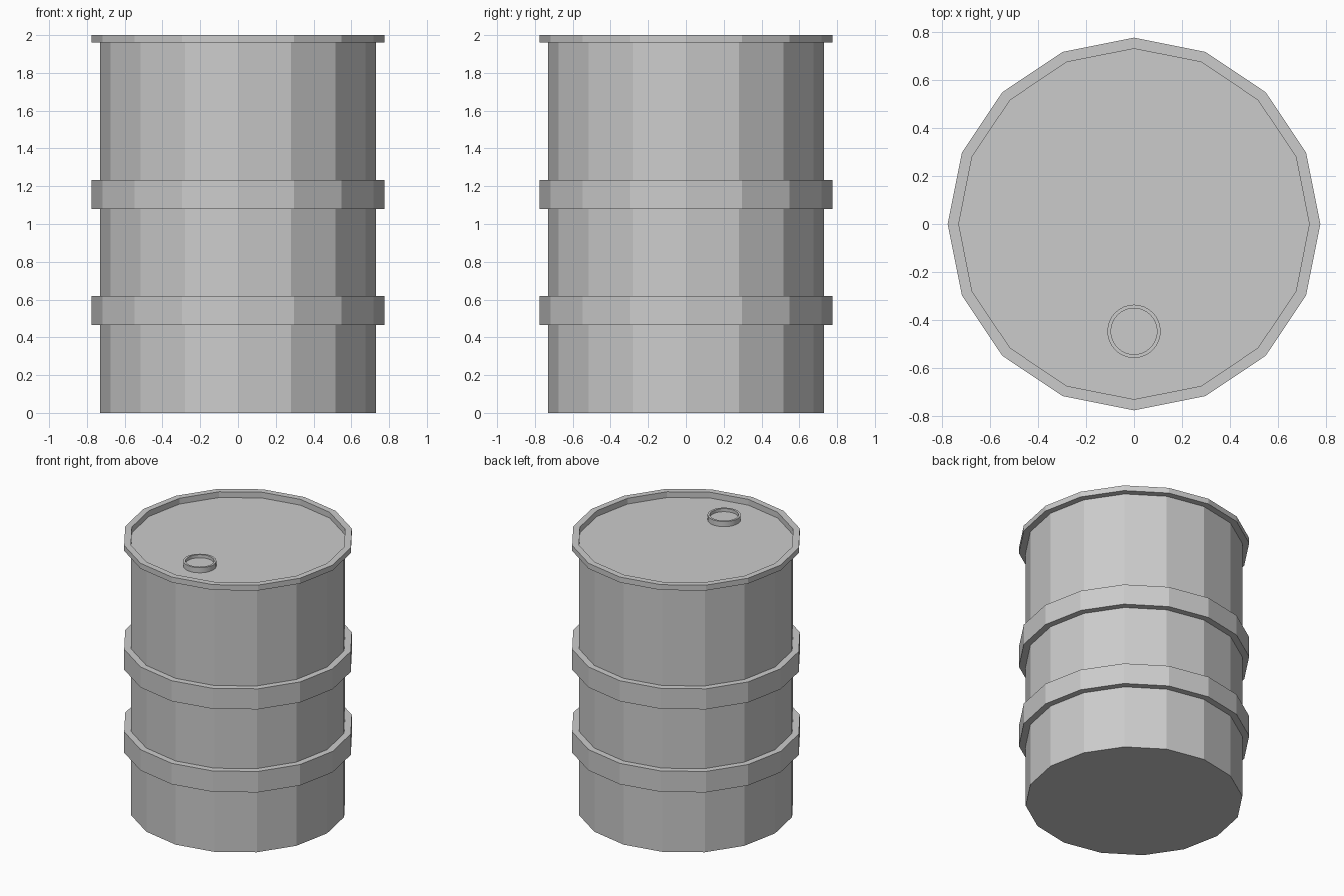
import bpy, bmesh
from math import cos, sin, pi

if "Cube" in bpy.data.objects:
    bpy.data.objects.remove(bpy.data.objects["Cube"])

BODY_R, BAND_R = 0.73, 0.776
LID_Z = 1.957


def lathe(name, profile, sides, center=(0, 0)):
    """Revolve an (r, z) profile around a vertical axis; both ends are capped."""
    bm = bmesh.new()
    rings = [[bm.verts.new((center[0] + r * cos(2 * pi * i / sides),
                            center[1] + r * sin(2 * pi * i / sides), z))
              for i in range(sides)] for r, z in profile]
    for a, b in zip(rings, rings[1:]):
        for i in range(sides):
            j = (i + 1) % sides
            bm.faces.new((a[i], a[j], b[j], b[i]))
    bm.faces.new(rings[0][::-1])
    bm.faces.new(rings[-1])
    bmesh.ops.recalc_face_normals(bm, faces=bm.faces)
    mesh = bpy.data.meshes.new(name)
    bm.to_mesh(mesh)
    bm.free()
    obj = bpy.data.objects.new(name, mesh)
    bpy.context.collection.objects.link(obj)
    return obj


# Drum body: wall with two raised bands, top rim and recessed lid
profile = [(BODY_R, 0)]
for low, high in ((0.465, 0.62), (1.08, 1.232)):
    profile += [(BODY_R, low), (BAND_R, low), (BAND_R, high), (BODY_R, high)]
profile += [(BODY_R, 1.96), (BAND_R, 1.96), (BAND_R, 2.0),
            (BODY_R, 2.0), (BODY_R, LID_Z)]
lathe("drum_body", profile, 16)

# Bung cap on the lid: short ring with a sunken centre
cap = lathe("bung_cap", [(0.111, LID_Z - 0.005), (0.111, 1.995),
                         (0.096, 1.995), (0.096, 1.972)], 32, (0, -0.447))
bpy.ops.object.select_all(action='DESELECT')
cap.select_set(True)
bpy.context.view_layer.objects.active = cap
bpy.ops.object.shade_smooth_by_angle()
